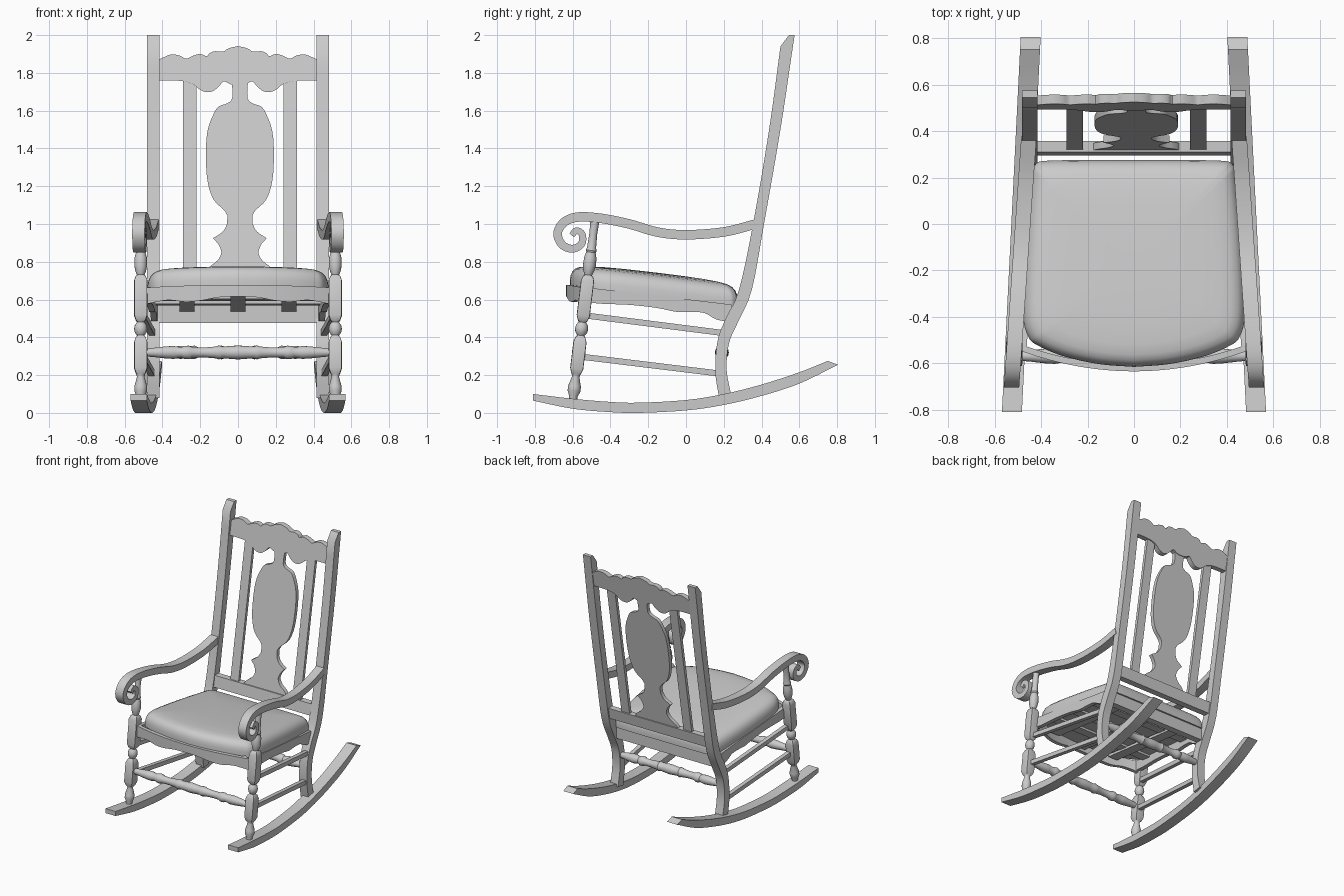
import bpy, bmesh, math
from mathutils import Vector

if "Cube" in bpy.data.objects:
    bpy.data.objects.remove(bpy.data.objects["Cube"])


def finish(name, verts, faces, mirror=False, angle=35):
    me = bpy.data.meshes.new(name)
    me.from_pydata([tuple(v) for v in verts], [], faces)
    bm = bmesh.new()
    bm.from_mesh(me)
    bmesh.ops.recalc_face_normals(bm, faces=bm.faces)
    bm.to_mesh(me)
    bm.free()
    ob = bpy.data.objects.new(name, me)
    bpy.context.collection.objects.link(ob)
    bpy.ops.object.select_all(action='DESELECT')
    ob.select_set(True)
    bpy.context.view_layer.objects.active = ob
    bpy.ops.object.shade_smooth_by_angle(angle=math.radians(angle))
    if mirror:
        ob.modifiers.new("mirror", 'MIRROR')
    return ob


def smooth(pts, n=4):
    """Catmull-Rom through 2D points"""
    P = [Vector(p) for p in pts]
    P = [2 * P[0] - P[1]] + P + [2 * P[-1] - P[-2]]
    out = []
    for i in range(1, len(P) - 2):
        a, b, c, d = P[i - 1:i + 3]
        for k in range(n):
            t = k / n
            out.append(0.5 * (2 * b + (c - a) * t + (2 * a - 5 * b + 4 * c - d) * t * t
                              + (3 * b - a - 3 * c + d) * t ** 3))
    return out + [P[-2]]


def slab(name, A, B, place, mirror=False):
    """Solid strip between edge lines A and B, place(u, v, side) -> xyz"""
    verts, faces = [], []
    for a, b in zip(A, B):
        verts += [place(*a, 1), place(*b, 1), place(*b, -1), place(*a, -1)]
    n = len(A)
    for i in range(n - 1):
        for k in range(4):
            j = (k + 1) % 4
            faces.append((4 * i + k, 4 * i + j, 4 * i + 4 + j, 4 * i + 4 + k))
    faces += [(0, 1, 2, 3), tuple(4 * n - 4 + k for k in range(4))]
    return finish(name, verts, faces, mirror)


def turned(name, p0, p1, prof, u, mirror=False, n=16):
    """Turned part with round (0) or square (1) stations (t, r, kind)"""
    p0, p1, u = Vector(p0), Vector(p1), Vector(u)
    w = (p1 - p0).normalized().cross(u).normalized()
    verts, faces = [], []
    for t, r, sq in prof:
        for k in range(n):
            a = math.tau * k / n
            c, s = math.cos(a), math.sin(a)
            q = r * (min(1 / max(abs(c), abs(s)), 1.34) if sq else 1)
            verts.append(p0.lerp(p1, t) + u * c * q + w * s * q)
    m = len(prof)
    for i in range(m - 1):
        for k in range(n):
            j = (k + 1) % n
            faces.append((i * n + k, i * n + j, i * n + n + j, i * n + n + k))
    faces += [tuple(range(n)), tuple(range((m - 1) * n, m * n))]
    return finish(name, verts, faces, mirror)


def side(x0, x1, hw):
    """Side part whose x runs from x0 at y=-0.7 to x1 at y=0.7"""
    return lambda y, z, s: (x0 + (x1 - x0) * (y + 0.7) / 1.4 + s * hw, y, z)


def leaning(cx, t):
    return lambda x, z, s: (x + cx, 0.325 + (z - 0.7) * 0.177 + s * t, z)


def seat_z(y):
    return 0.602 - 0.118 * y


# rockers
slab("rocker",
     smooth([(-.81, .1), (-.6, .075), (-.4, .058), (-.25, .054), (0, .068), (.2, .1), (.4, .15), (.6, .215), (.75, .275)]),
     smooth([(-.81, .065), (-.6, .022), (-.4, .004), (-.25, 0), (0, .013), (.2, .042), (.4, .09), (.6, .155), (.805, .255)]),
     side(.52, .45, .043), True)

# back posts
slab("back_post",
     smooth([(.175, .08), (.155, .22), (.167, .38), (.21, .5), (.28, .65), (.355, 1), (.44, 1.5), (.5, 1.94)]) + [Vector((.545, 2))],
     smooth([(.24, .09), (.215, .23), (.228, .37), (.275, .48), (.348, .65), (.413, 1), (.5, 1.5), (.56, 1.9)]) + [Vector((.575, 2))],
     lambda y, z, s: (.448 + s * .033, y, z), True)

# arms with scrolled ends
path = smooth([(.37, 1), (.2, .958), (0, .943), (-.15, .957), (-.3, 1), (-.45, 1.03), (-.57, 1.037), (-.645, 1.01),
               (-.68, .95), (-.655, .89), (-.6, .869), (-.553, .895), (-.55, .945), (-.58, .965), (-.605, .94)], 5)
A, B = [], []
for i, p in enumerate(path):
    d = (path[min(i + 1, len(path) - 1)] - path[max(i - 1, 0)]).normalized()
    h = .025 if i < 30 else .025 - .009 * (i - 30) / (len(path) - 30)
    A.append(p + Vector((d.y, -d.x)) * h)
    B.append(p - Vector((d.y, -d.x)) * h)
slab("arm", A, B, side(.527, .43, .033), True)

# front legs
leg = [(.06, .022, 0), (.09, .023, 0), (.115, .034, 0), (.14, .034, 0), (.19, .02, 0), (.2, .022, 0), (.21, .026, 1),
       (.235, .035, 1), (.375, .035, 1), (.4, .026, 1), (.41, .02, 0), (.425, .031, 0), (.445, .035, 0), (.465, .031, 0),
       (.48, .02, 0), (.49, .026, 1), (.515, .035, 1), (.7, .035, 1), (.725, .026, 1), (.73, .02, 0), (.75, .028, 0),
       (.78, .034, 0), (.82, .033, 0), (.85, .025, 0), (.86, .029, 0), (.875, .024, 0), (.95, .021, 0), (1.02, .024, 0)]
turned("front_leg", (.515, -.6, .06), (.515, -.482, 1.02),
       [((z - .06) / .96, r, k) for z, r, k in leg], (1, 0, 0), True)

# turned cross stretchers
half = [(0, .02), (.05, .024), (.12, .032), (.16, .034), (.2, .027), (.215, .034), (.24, .036), (.26, .027), (.32, .026),
        (.38, .031), (.4, .037), (.42, .031), (.46, .034), (.5, .037)]
prof = [(t, r, 0) for t, r in half] + [(1 - t, r, 0) for t, r in half[-2::-1]]
turned("front_stretcher", (-.5, -.568, .32), (.5, -.568, .32), prof, (0, 1, 0))
turned("back_stretcher", (-.44, .19, .32), (.44, .19, .32), prof, (0, 1, 0))

# side stretchers
for nm, y0, z0, y1, z1 in (("upper", -.55, .518, .22, .42), ("lower", -.575, .3, .18, .208)):
    slab(nm + "_side_stretcher", [(y0, z0 + .016), (y1, z1 + .016)], [(y0, z0 - .016), (y1, z1 - .016)],
         side(.515, .42, .016), True)

# crest rail
top = smooth([(0, 1.942), (.05, 1.93), (.08, 1.912), (.12, 1.915), (.15, 1.905), (.165, 1.888), (.2, 1.9), (.24, 1.89),
              (.275, 1.875), (.31, 1.892), (.36, 1.896), (.43, 1.865)], 3)
low = smooth([(0, 1.735), (.04, 1.74), (.075, 1.755), (.1, 1.73), (.13, 1.705), (.165, 1.698), (.2, 1.71), (.23, 1.735),
              (.27, 1.752), (.31, 1.758), (.36, 1.76), (.43, 1.76)], 3)
slab("crest_rail", top, low, leaning(0, .02), True)

# lower back rail and back seat rail
slab("lower_back_rail", [(-.43, .745), (.43, .745)], [(-.43, .66), (.43, .66)], leaning(0, .024))
slab("back_seat_rail", [(-.43, .57), (.43, .57)], [(-.43, .475), (.43, .475)],
     lambda x, z, s: (x, .235 + s * .025, z))

# back slats and centre splat
for cx in (-.255, .277):
    slab("back_slat", [(-.035, 1.78), (-.035, .72)], [(.035, 1.78), (.035, .72)], leaning(cx, .012))
R = smooth([(.043, 1.76), (.04, 1.67), (.065, 1.64), (.115, 1.62), (.145, 1.57), (.172, 1.49), (.18, 1.37), (.172, 1.23),
            (.14, 1.13), (.085, 1.075), (.066, 1.045)], 3)
R += smooth([(.068, 1.0), (.09, .96), (.142, .925)], 3) + smooth([(.115, .895), (.098, .85), (.12, .805), (.165, .77), (.2, .72)], 3)
slab("centre_splat", R, [(-p.x, p.y) for p in R], leaning(.01, .015))

# padded seat cushion
edge = smooth([(0, -.615), (.15, -.603), (.3, -.57), (.41, -.525), (.455, -.485), (.478, -.38), (.468, -.1), (.44, .2),
               (.425, .255), (.38, .272), (.2, .275), (0, .275)])
edge += [Vector((-p.x, p.y)) for p in edge[-2:0:-1]]
n = len(edge)
rings = [(1, -.004), (1.0, .03), (.99, .055), (.97, .075), (.935, .092), (.88, .104), (.78, .112), (.6, .118), (.35, .121), (.1, .122)]
verts = [(p.x * s, -.18 + (p.y + .18) * s, seat_z(-.18 + (p.y + .18) * s) + h) for s, h in rings for p in edge]
faces = [(i * n + k, i * n + (k + 1) % n, i * n + n + (k + 1) % n, i * n + n + k)
         for i in range(len(rings) - 1) for k in range(n)]
faces += [tuple(range(n)), tuple(range((len(rings) - 1) * n, len(rings) * n))]
finish("seat_cushion", verts, faces, angle=50)

# bowed front apron
low = smooth([(0, .617), (.1, .612), (.2, .594), (.28, .588), (.36, .597), (.42, .59), (.49, .575)])
slab("front_apron", [(p.x, .678 - .06 * p.x ** 2) for p in low], low,
     lambda x, z, s: (x, -.62 + .085 * (x / .48) ** 2 + s * .014, z), True)

# shaped side aprons
low = smooth([(-.54, .59), (-.45, .578), (-.3, .572), (-.15, .555), (-.05, .535), (.03, .535), (.1, .528), (.16, .495), (.24, .48)])
slab("side_apron", [(p.x, seat_z(p.x)) for p in low], low, side(.485, .42, .016), True)

# support slats under the seat
for cx in (-.27, 0, .27):
    slab("seat_slat", [(-.6 + abs(cx) * .15, -.04), (.25, -.04)], [(-.6 + abs(cx) * .15, -.02), (.25, -.02)],
         lambda y, h, s: (cx + s * .04, y, seat_z(y) + h))
for cy in (-.4, -.18, .04):
    slab("seat_cross_slat", [(-.45, -.025), (.45, -.025)], [(-.45, -.008), (.45, -.008)],
         lambda x, h, s: (x, cy + s * .04, seat_z(cy + s * .04) + h))
